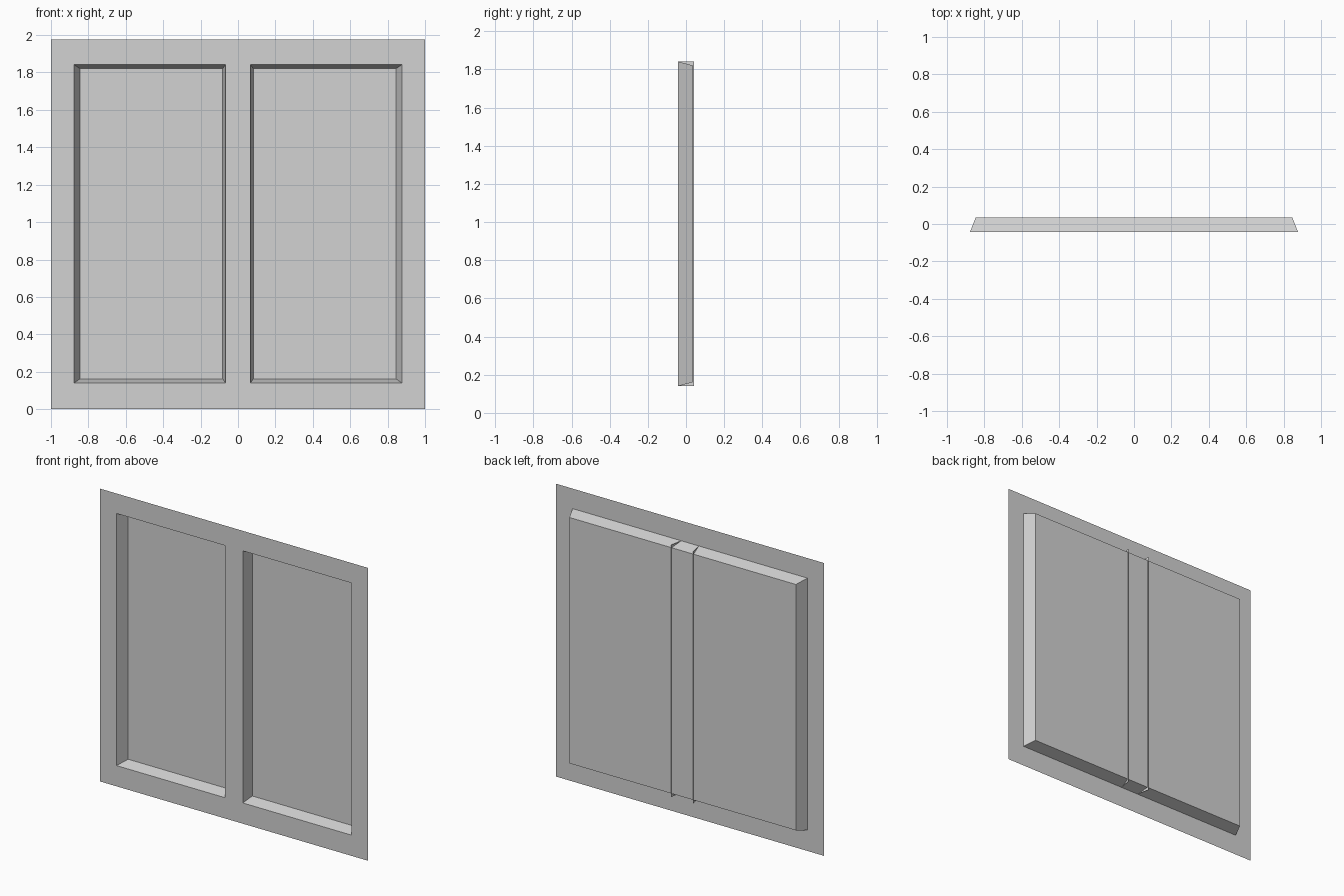
import bpy
import bmesh

cube = bpy.data.objects.get("Cube")
if cube:
    bpy.data.objects.remove(cube, do_unlink=True)

# One plain grey for the whole panel
grey = bpy.data.materials.new("plain grey")
grey.use_nodes = True
colour = (0.65, 0.65, 0.65, 1)
grey.diffuse_color = colour
grey.node_tree.nodes["Principled BSDF"].inputs["Base Color"].default_value = colour

FRONT, PANE, BACK = -0.043, 0.036, 0.043   # depths
HEIGHT = 1.977
OPEN_LOW, OPEN_HIGH = 0.14, 1.842          # height range of the opening


def make_object(name, bm):
    mesh = bpy.data.meshes.new(name)
    bm.to_mesh(mesh)
    bm.free()
    mesh.materials.append(grey)
    obj = bpy.data.objects.new(name, mesh)
    bpy.context.collection.objects.link(obj)
    return obj


def rectangle(bm, half, low, high, y):
    corners = ((-half, low), (half, low), (half, high), (-half, high))
    return [bm.verts.new((x, y, z)) for x, z in corners]


def ring(bm, outer, inner):
    for i in range(4):
        j = (i + 1) % 4
        bm.faces.new((outer[i], outer[j], inner[j], inner[i]))


# Flat frame around the opening
bm = bmesh.new()
ring(bm, rectangle(bm, 1, 0, HEIGHT, FRONT),
     rectangle(bm, 0.877, OPEN_LOW, OPEN_HIGH, FRONT))
make_object("frame", bm)

# Sloped reveal with the pane at its back
bm = bmesh.new()
rim = rectangle(bm, 0.877, OPEN_LOW, OPEN_HIGH, FRONT)
pane = rectangle(bm, 0.846, OPEN_LOW + 0.021, OPEN_HIGH - 0.021, PANE)
ring(bm, rim, pane)
bm.faces.new(pane)
make_object("recessed_pane", bm)

# Central bar: an open channel whose sides splay towards the back
bm = bmesh.new()
profile = [(-0.083, BACK), (-0.066, FRONT), (0.066, FRONT), (0.083, BACK)]
low = [bm.verts.new((x, y, OPEN_LOW)) for x, y in profile]
high = [bm.verts.new((x, y, OPEN_HIGH)) for x, y in profile]
for i in range(3):
    bm.faces.new((low[i], low[i + 1], high[i + 1], high[i]))
make_object("centre_bar", bm)
